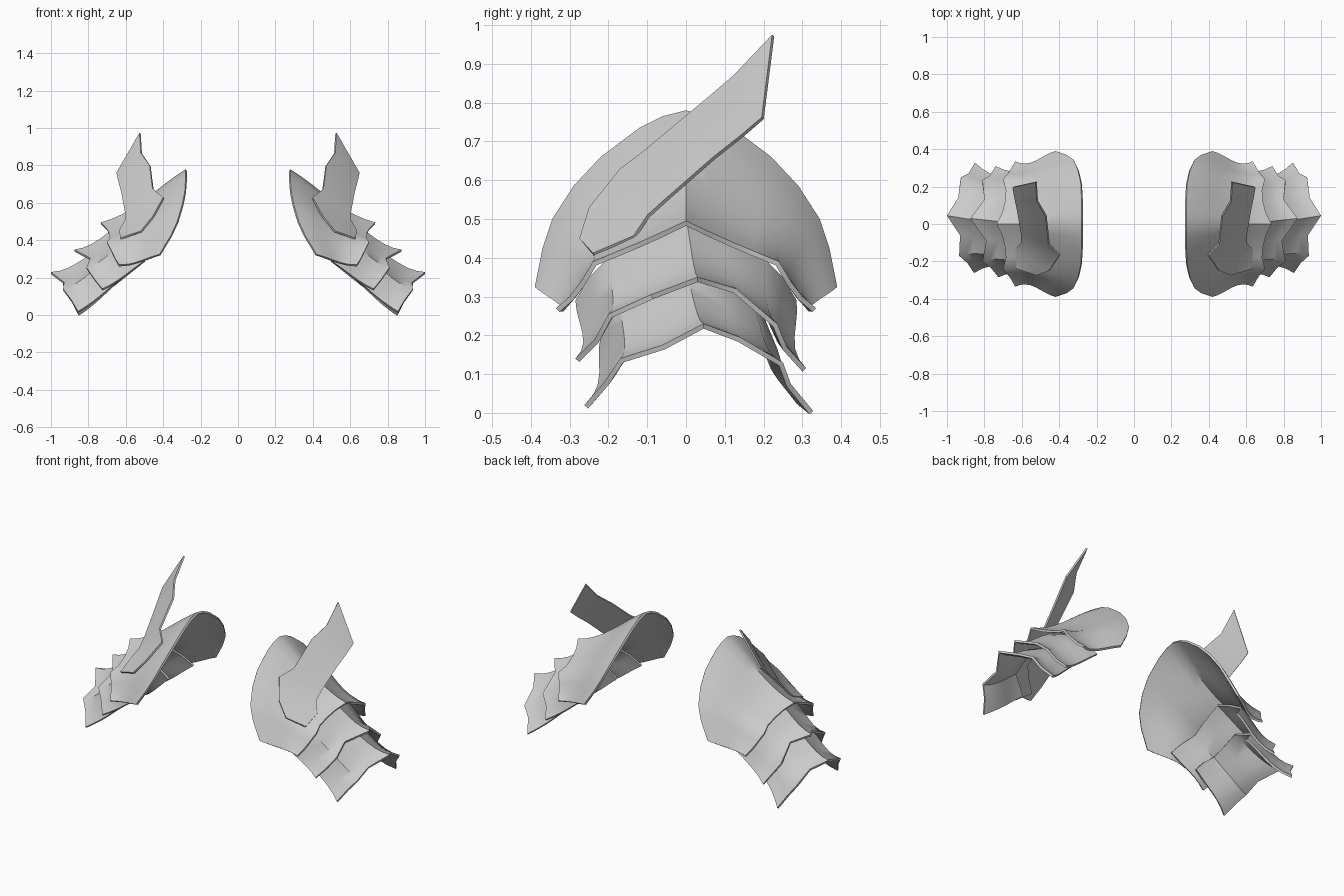
import bpy
import math
from mathutils import Vector

cube = bpy.data.objects.get("Cube")
if cube:
    bpy.data.objects.remove(cube, do_unlink=True)

STEEL = (0.6, 0.6, 0.6, 1)
steel = bpy.data.materials.new("steel_grey")
steel.use_nodes = True
steel.diffuse_color = STEEL
steel.node_tree.nodes["Principled BSDF"].inputs["Base Color"].default_value = STEEL


def mirrored(half):
    """Extend a list running from the ridge to the back rim into a front-to-back arc."""
    front = [(x, -y, z) for x, y, z in reversed(half[1:])]
    return front + list(half)


def plate(name, inner, outer, rows, sag, side, thickness=0.013):
    """Loft a thin plate between two edges, dipping inward before it flares at the outer edge."""
    verts, faces = [], []
    count = len(inner)
    for i, (a, b) in enumerate(zip(inner, outer)):
        lean = (2 * i / (count - 1) - 1) * 1.2
        inward = Vector((0, -math.sin(lean), -math.cos(lean)))
        for j in range(rows + 1):
            u = j / rows
            point = Vector(a).lerp(Vector(b), u)
            point += inward * sag * math.sin(math.pi * u) * u * 1.5
            verts.append((point.x * side, point.y, point.z))
    for i in range(count - 1):
        for j in range(rows):
            k = i * (rows + 1) + j
            face = (k, k + 1, k + rows + 2, k + rows + 1)
            faces.append(face if side > 0 else face[::-1])

    mesh = bpy.data.meshes.new(name)
    mesh.from_pydata(verts, [], faces)
    mesh.materials.append(steel)
    obj = bpy.data.objects.new(name, mesh)
    bpy.context.collection.objects.link(obj)

    # Give the sheet its thickness and smooth it with sharp rims
    shell = obj.modifiers.new("thickness", 'SOLIDIFY')
    shell.thickness = thickness
    shell.offset = -1
    bpy.ops.object.select_all(action='DESELECT')
    obj.select_set(True)
    bpy.context.view_layer.objects.active = obj
    bpy.ops.object.modifier_apply(modifier=shell.name)
    bpy.ops.object.shade_smooth_by_angle(angle=math.radians(42))
    return obj


# Large shoulder cap: neck arch and flared outer edge
cap_inner = mirrored([
    (.28, 0, .78), (.28, .06, .765), (.28, .12, .735), (.285, .22, .66),
    (.3, .29, .585), (.325, .345, .5), (.36, .37, .425), (.42, .39, .325)])
cap_outer = mirrored([
    (.735, 0, .495), (.705, .06, .467), (.69, .12, .44), (.685, .18, .415),
    (.7, .24, .39), (.675, .27, .34), (.655, .3, .3), (.635, .335, .27)])

# Upper lame, tucked under the cap
upper_inner = mirrored([
    (.6, 0, .505), (.6, .1, .46), (.6, .2, .4), (.55, .25, .35), (.5, .285, .29)])
upper_outer = [
    (.725, -.285, .14), (.765, -.235, .19), (.81, -.2, .255), (.79, -.09, .305),
    (.875, .03, .35), (.8, .13, .32), (.81, .235, .23), (.77, .26, .17), (.74, .31, .115)]

# Lower lame, tucked under the upper one
lower_inner = mirrored([
    (.72, 0, .365), (.72, .09, .33), (.71, .17, .29), (.66, .2, .25), (.62, .22, .2)])
lower_outer = [
    (.855, -.262, .02), (.89, -.21, .08), (.935, -.17, .14), (.93, -.06, .175),
    (1, .045, .23), (.94, .14, .195), (.925, .25, .13), (.885, .27, .075), (.85, .328, .005)]

# Upright blade, from its rounded foot on the cap to its point
blade_inner = [
    (.52, -.275, .45), (.455, -.25, .53), (.4, -.17, .63), (.457, -.11, .675),
    (.473, .04, .8), (.52, .12, .868), (.527, .222, .975)]
blade_outer = [
    (.63, -.24, .412), (.635, -.135, .457), (.603, -.1, .51), (.605, -.05, .555),
    (.625, .07, .66), (.64, .14, .715), (.65, .195, .762)]

for prefix, side in (("left", 1), ("right", -1)):
    plate(prefix + "_shoulder_cap", cap_inner, cap_outer, 8, .035, side)
    plate(prefix + "_upper_lame", upper_inner, upper_outer, 6, .025, side)
    plate(prefix + "_lower_lame", lower_inner, lower_outer, 6, .025, side)
    plate(prefix + "_blade", blade_inner, blade_outer, 4, 0, side, .01)
